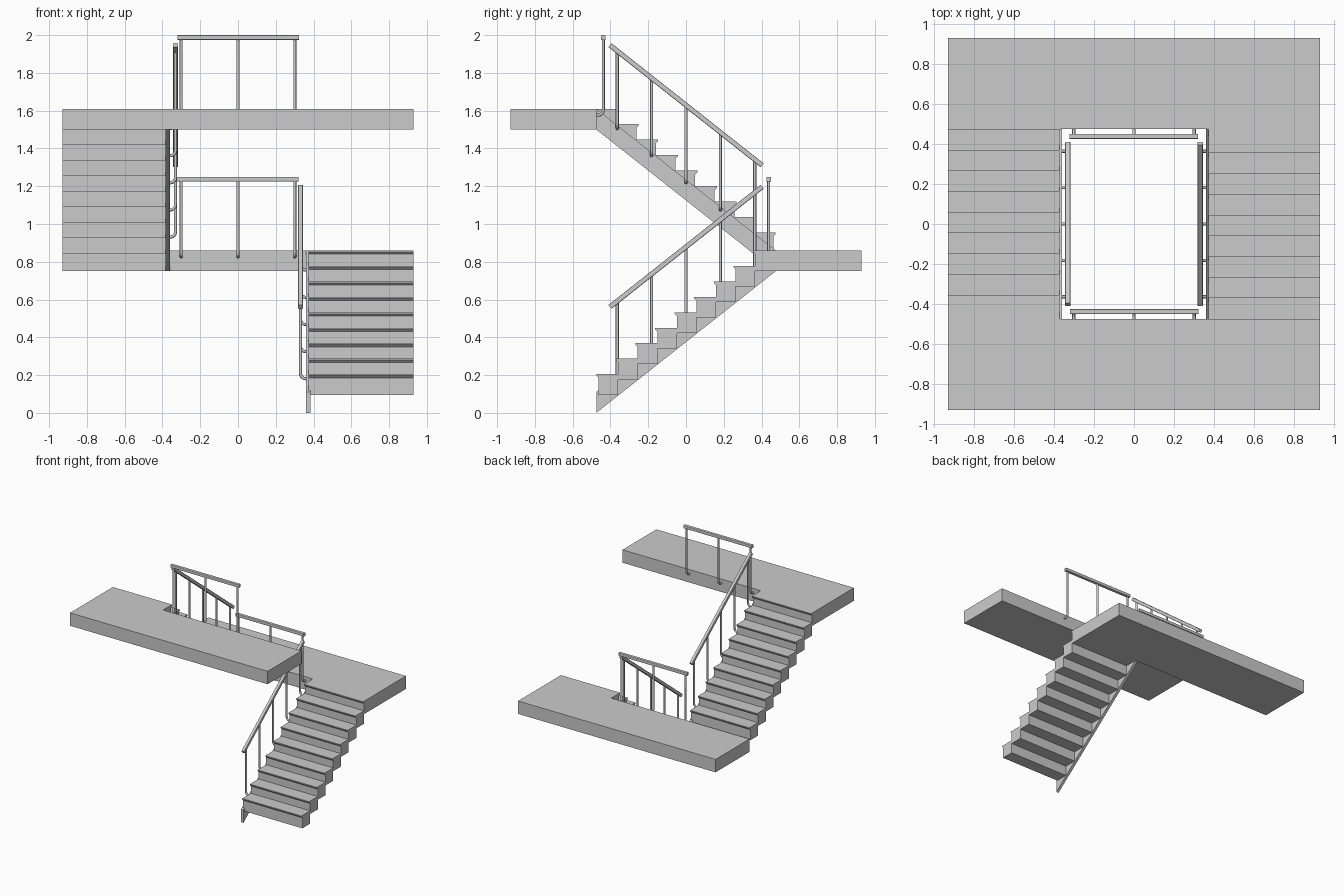
import bpy, bmesh, math
from mathutils import Vector, Matrix

if "Cube" in bpy.data.objects:
    bpy.data.objects.remove(bpy.data.objects["Cube"])

N = 8                                  # steps below each landing
RUN, RISE, THICK = 0.1037, 0.0819, 0.11
LIFT = 0.75                            # height of one storey half
HALF, INNER, EDGE = 0.93, 0.372, 0.475
SLOPE = LIFT / (2 * EDGE)
RAIL_X, RAIL_Y = 0.331, 0.438
parts = []


def finish(name, bm):
    bmesh.ops.recalc_face_normals(bm, faces=bm.faces)
    me = bpy.data.meshes.new(name)
    bm.to_mesh(me)
    bm.free()
    ob = bpy.data.objects.new(name, me)
    bpy.context.collection.objects.link(ob)
    parts.append(ob)
    return ob


def prism(name, pts, move):
    """Extrude a closed outline of 3D points along a vector."""
    bm = bmesh.new()
    face = bm.faces.new([bm.verts.new(p) for p in pts])
    ext = bmesh.ops.extrude_face_region(bm, geom=[face])
    verts = [g for g in ext["geom"] if isinstance(g, bmesh.types.BMVert)]
    bmesh.ops.translate(bm, vec=move, verts=verts)
    return finish(name, bm)


def side_prism(name, yz, x0, x1):
    return prism(name, [(x0, y, z) for y, z in yz], (x1 - x0, 0, 0))


def rail(name, a, b, size=0.026):
    """Square bar with softened edges between two points."""
    a, b = Vector(a), Vector(b)
    d = b - a
    bm = bmesh.new()
    bmesh.ops.create_cube(bm, size=1, matrix=Matrix.Diagonal((size, size, d.length, 1)))
    long_edges = [e for e in bm.edges if abs(e.verts[0].co.z - e.verts[1].co.z) > 0.1]
    bmesh.ops.bevel(bm, geom=long_edges, offset=0.005, segments=2, profile=0.5, affect='EDGES')
    y = Vector((0, 0, 1)).cross(d).normalized()
    rot = Matrix((y, d.normalized().cross(y), d.normalized())).transposed().to_4x4()
    bm.transform(Matrix.Translation((a + b) / 2) @ rot)
    return finish(name, bm)


def post(name, foot, out, top, radius=0.008, bend=0.028):
    """Vertical tube at foot that curves sideways into the wall along out."""
    foot, out = Vector(foot), Vector(out)
    side, up = out.normalized(), Vector((0, 0, 1))
    pts = [foot + out]
    for i in range(7):
        a = math.pi / 2 * i / 6
        pts.append(foot + side * bend * (1 - math.sin(a)) + up * bend * (1 - math.cos(a)))
    pts.append(Vector((foot.x, foot.y, top)))
    cu = bpy.data.curves.new(name, 'CURVE')
    cu.dimensions = '3D'
    cu.bevel_depth, cu.bevel_resolution, cu.use_fill_caps = radius, 2, True
    sp = cu.splines.new('POLY')
    sp.points.add(len(pts) - 1)
    for p, co in zip(sp.points, pts):
        p.co = (*co, 1)
    sp.use_smooth = True
    tmp = bpy.data.objects.new(name + "_path", cu)
    bpy.context.collection.objects.link(tmp)
    bpy.context.view_layer.update()
    me = bpy.data.meshes.new_from_object(tmp.evaluated_get(bpy.context.evaluated_depsgraph_get()))
    bpy.data.objects.remove(tmp)
    me.name = name
    ob = bpy.data.objects.new(name, me)
    bpy.context.collection.objects.link(ob)
    parts.append(ob)


# stepped flight with nosed treads and stepped underside
NOSE = 0.012
upper, under = [], []
for i in range(N):
    y, top = -EDGE + RUN * i, 0.205 + RISE * i
    bottom = top - THICK
    if i == 0:
        upper.append((y + NOSE, bottom))
    else:
        upper.append((y + NOSE, top - RISE))
        under += [(y + NOSE, bottom - RISE), (y + NOSE, bottom)]
    upper += [(y + NOSE, top - 0.02), (y, top - 0.008), (y, top)]
y_end = -EDGE + RUN * N
last = 0.205 + RISE * (N - 1)
upper.append((y_end + NOSE, last))
under.append((y_end + NOSE, last - THICK))
side_prism("stair_flight", upper + under[::-1], INNER, HALF)

# landing slab, notched for the top tread, with its nosing
z1 = LIFT + THICK
yl = y_end + NOSE
prism("landing", [(x, y, LIFT) for x, y in (
    (-HALF, EDGE), (INNER, EDGE), (INNER, yl), (HALF, yl), (HALF, HALF), (-HALF, HALF))],
    (0, 0, THICK))
side_prism("landing_nosing", [(yl, z1 - 0.02), (y_end, z1 - 0.008), (y_end, z1), (yl, z1)],
           INNER, HALF)

# sloping stringer on the inner side
side_prism("stringer", [(-EDGE, 0), (-EDGE, THICK), (EDGE, z1), (EDGE, LIFT)], 0.361, 0.384)

# sloping handrail and its posts
rail_mid = 0.879
rail("stair_handrail", (RAIL_X, -0.403, rail_mid - 0.403 * SLOPE),
     (RAIL_X, 0.403, rail_mid + 0.403 * SLOPE))
for k in range(-2, 3):
    y = k * 0.182
    post("stair_post", (RAIL_X, y, 0.468 + y * SLOPE), (0.035, 0, 0), rail_mid + y * SLOPE)

# level landing handrail and its posts
rail("landing_handrail", (-0.323, RAIL_Y, 1.237), (0.321, RAIL_Y, 1.237))
for x in (-0.301, 0, 0.301):
    post("landing_post", (x, RAIL_Y, 0.826), (0, 0.04, 0), 1.237)

# second storey half: same parts turned half round and lifted
for ob in list(parts):
    twin = ob.copy()
    twin.name = "upper_" + ob.name
    twin.rotation_euler.z = math.pi
    twin.location.z = LIFT
    bpy.context.collection.objects.link(twin)
